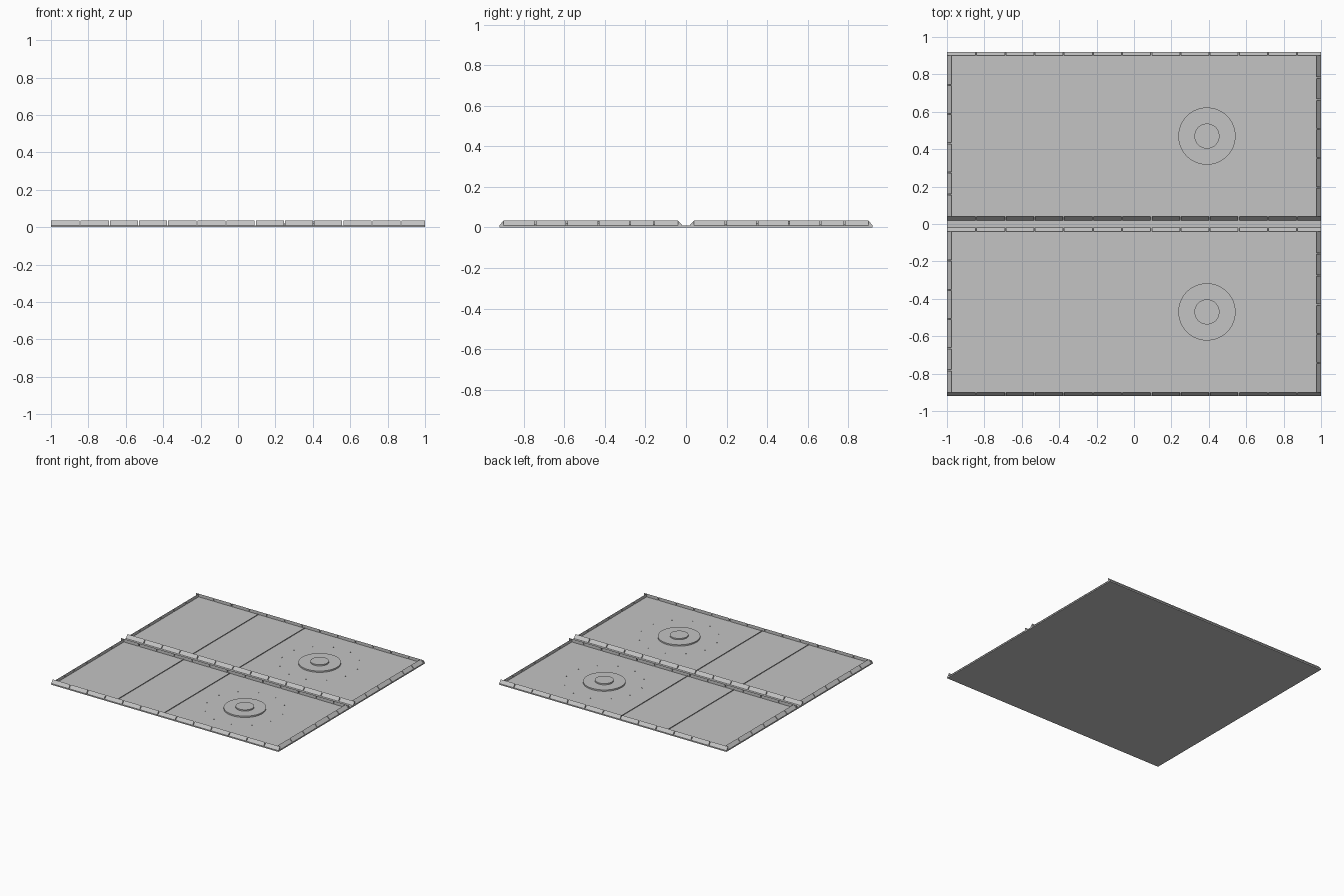
import bpy, bmesh, math
from mathutils import Matrix, Vector

cube = bpy.data.objects.get("Cube")
if cube:
    bpy.data.objects.remove(cube, do_unlink=True)

grey = bpy.data.materials.new("plain_grey")
grey.use_nodes = True
colour = (0.55, 0.55, 0.55, 1)
grey.diffuse_color = colour
grey.node_tree.nodes["Principled BSDF"].inputs["Base Color"].default_value = colour

FLOOR, TOP = 0.01, 0.035      # floor surface and rim crest
OUT, IN = 0.92, 0.018         # outer and inner foot of the long rims
CREST, LIP = 0.9, 0.04        # crests of the long rims
PITCH, GAP = 0.156, 0.006     # rim block length and joint width


def finish(bm, name):
    bmesh.ops.recalc_face_normals(bm, faces=bm.faces)
    mesh = bpy.data.meshes.new(name)
    bm.to_mesh(mesh)
    bm.free()
    mesh.materials.append(grey)
    obj = bpy.data.objects.new(name, mesh)
    bpy.context.collection.objects.link(obj)
    return obj


def add_box(bm, lo, hi):
    lo, hi = Vector(lo), Vector(hi)
    bmesh.ops.create_cube(bm, size=1, matrix=Matrix.Translation((lo + hi) / 2)
                          @ Matrix.Diagonal((*(hi - lo), 1)))


def add_disc(bm, x, y, z0, z1, radius, sides):
    bmesh.ops.create_cone(bm, cap_ends=True, segments=sides, radius1=radius,
                          radius2=radius, depth=z1 - z0,
                          matrix=Matrix.Translation((x, y, (z0 + z1) / 2)))


def add_wedge(bm, start, end, foot, crest, along_x):
    """Triangular block: slope from foot up to crest, upright inner face."""
    rings = []
    for t in (start, end):
        pts = [(foot, FLOOR), (crest, FLOOR), (crest, TOP)]
        rings.append([bm.verts.new((t, s, z) if along_x else (s, t, z))
                      for s, z in pts])
    a, b = rings
    bm.faces.new(a)
    bm.faces.new(b[::-1])
    for i in range(3):
        j = (i + 1) % 3
        bm.faces.new((a[i], b[i], b[j], a[j]))


def block_rim(name, cuts, foot, crest, along_x):
    """Row of wedge blocks separated by narrow joints."""
    bm = bmesh.new()
    last = len(cuts) - 2
    for i, (p, q) in enumerate(zip(cuts, cuts[1:])):
        g = math.copysign(GAP / 2, q - p)
        add_wedge(bm, p + (g if i else 0), q - (g if i < last else 0),
                  foot, crest, along_x)
    return finish(bm, name)


# Base plate under both trays
bm = bmesh.new()
add_box(bm, (-1, -OUT, 0), (1, OUT, FLOOR))
finish(bm, "base_plate")

long_cuts = [-1 + PITCH * i for i in range(13)] + [1]
half = (CREST - LIP - 4 * PITCH) / 2
side_steps = [PITCH * i for i in range(5)] + [4 * PITCH + half, CREST - LIP]

for side, tray in ((-1, "front"), (1, "back")):
    # Long rims
    block_rim(tray + "_outer_rim", long_cuts, side * OUT, side * CREST, True)
    block_rim(tray + "_inner_rim", long_cuts, side * IN, side * LIP, True)

    # Short rims, with the block order turned around at each end
    lowest = LIP if side > 0 else -CREST
    up = [lowest + s for s in side_steps]
    down = [lowest + CREST - LIP - s for s in side_steps]
    block_rim(tray + "_left_rim", up, 1, 0.976, False)
    block_rim(tray + "_right_rim", down, -1, -0.976, False)

    # Thin raised strips across the floor
    bm = bmesh.new()
    for x in (-0.45, -0.042):
        add_box(bm, (x - 0.002, min(side * LIP, side * CREST), FLOOR),
                (x + 0.002, max(side * LIP, side * CREST), FLOOR + 0.005))
    finish(bm, tray + "_floor_strips")

    # Stepped round mount
    cx, cy = 0.39, side * 0.47
    bm = bmesh.new()
    add_disc(bm, cx, cy, FLOOR, 0.021, 0.153, 64)
    add_disc(bm, cx, cy, 0.021, 0.031, 0.067, 48)
    finish(bm, tray + "_round_mount")

    # Ring of tiny pins around the mount
    bm = bmesh.new()
    for i in range(12):
        a = math.tau * (i + 0.5) / 12
        add_disc(bm, cx + 0.29 * math.cos(a), cy + 0.29 * math.sin(a),
                 FLOOR, FLOOR + 0.004, 0.003, 8)
    finish(bm, tray + "_pins")
